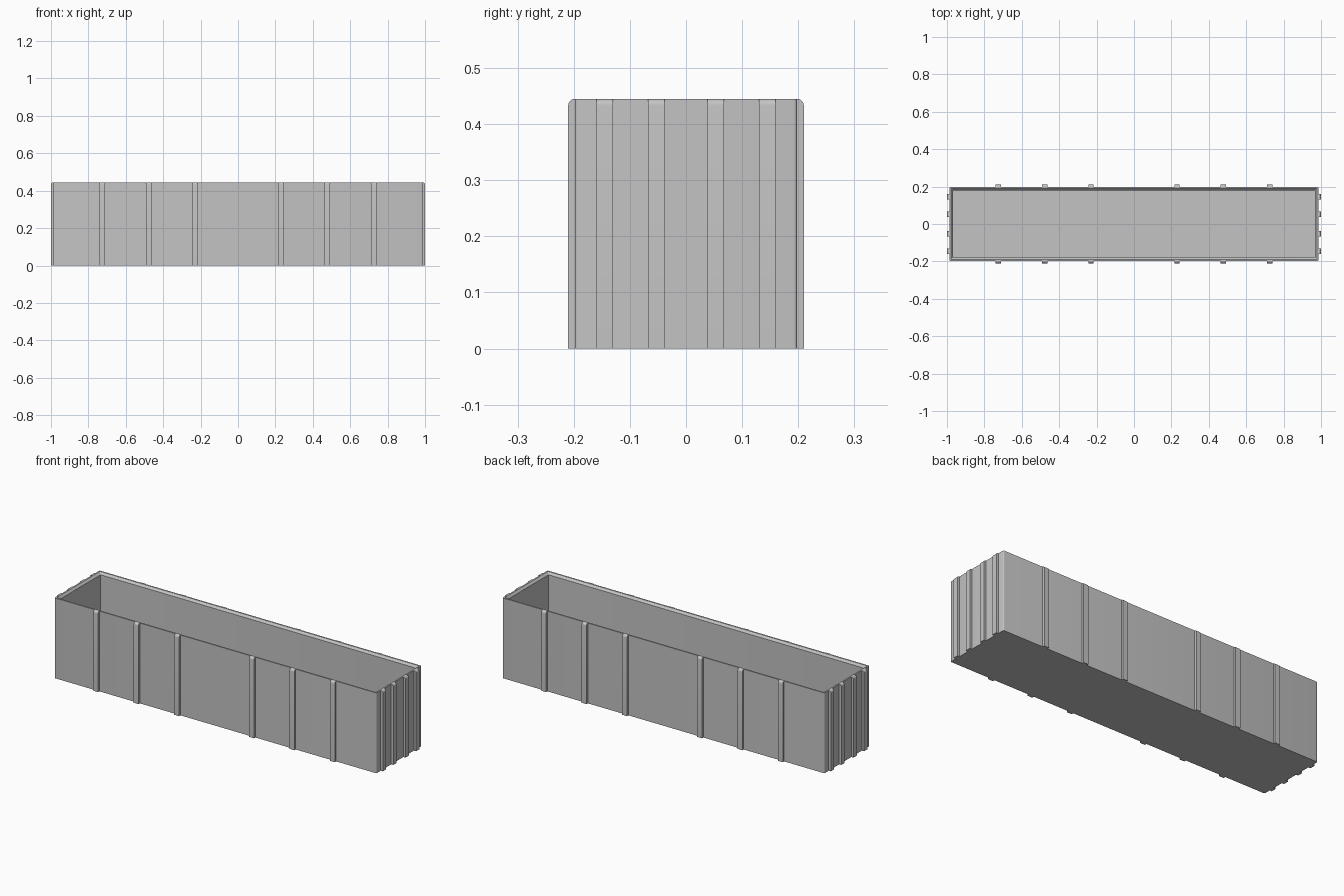
import bpy, bmesh, math
from mathutils import Matrix

if "Cube" in bpy.data.objects:
    bpy.data.objects.remove(bpy.data.objects["Cube"])

HX, HY, H = 0.987, 0.198, 0.445   # outer half length, half width, height
RIB = 0.012                       # how far the ribs stand out
RIB_W = 0.029

grey = bpy.data.materials.new("light grey")
grey.diffuse_color = (0.55, 0.55, 0.55, 1)
grey.use_nodes = True
grey.node_tree.nodes["Principled BSDF"].inputs["Base Color"].default_value = grey.diffuse_color


def finish(bm, name):
    bmesh.ops.recalc_face_normals(bm, faces=bm.faces)
    me = bpy.data.meshes.new(name)
    bm.to_mesh(me)
    bm.free()
    me.materials.append(grey)
    ob = bpy.data.objects.new(name, me)
    bpy.context.collection.objects.link(ob)
    bpy.ops.object.select_all(action='DESELECT')
    ob.select_set(True)
    bpy.context.view_layer.objects.active = ob
    bpy.ops.object.shade_smooth_by_angle(angle=math.radians(30))
    return ob


def ring(bm, inset, z, r, steps=4):
    """Rounded rectangle, inset from the outer wall."""
    x, y = HX - inset - r, HY - inset - r
    verts = []
    for q, (sx, sy) in enumerate([(1, 1), (-1, 1), (-1, -1), (1, -1)]):
        for i in range(steps + 1):
            a = math.pi / 2 * (q + i / steps)
            verts.append(bm.verts.new((sx * x + r * math.cos(a),
                                       sy * y + r * math.sin(a), z)))
    return verts


# Open trough: outer wall, flat rim, sloping inner lip, inner wall, floor
bm = bmesh.new()
rings = [ring(bm, *p) for p in [(0, 0, 0.006), (0, H, 0.006), (0.008, H, 0.004),
                                (0.018, H - 0.012, 0.003), (0.018, 0.02, 0.003)]]
for a, b in zip(rings, rings[1:]):
    n = len(a)
    for i in range(n):
        bm.faces.new((a[i], a[(i + 1) % n], b[(i + 1) % n], b[i]))
bm.faces.new(rings[0])
bm.faces.new(rings[-1])
finish(bm, "trough")


def rib(name, along, wall, angle):
    """Upright rib with a rounded top, on the wall facing the given angle."""
    bm = bmesh.new()
    profile = [(-0.004, 0), (RIB, 0)]
    for i in range(6):
        t = math.pi / 2 * i / 5
        profile.append((RIB * math.cos(t), H - RIB + RIB * math.sin(t)))
    profile.append((-0.004, H))
    face = bm.faces.new([bm.verts.new((wall + d, along - RIB_W / 2, z))
                         for d, z in profile])
    ext = bmesh.ops.extrude_face_region(bm, geom=[face])
    moved = [v for v in ext["geom"] if isinstance(v, bmesh.types.BMVert)]
    bmesh.ops.translate(bm, vec=(0, RIB_W, 0), verts=moved)
    bm.transform(Matrix.Rotation(angle, 4, 'Z'))
    finish(bm, name)


# Ribs on the long sides and on the ends
for s in (-1, 1):
    for x in (0.23, 0.478, 0.726):
        rib("front_rib", s * x, HY, -math.pi / 2)
        rib("back_rib", s * x, HY, math.pi / 2)
    for y in (0.053, 0.145):
        rib("right_rib", s * y, HX + 0.001, 0)
        rib("left_rib", s * y, HX + 0.001, math.pi)
